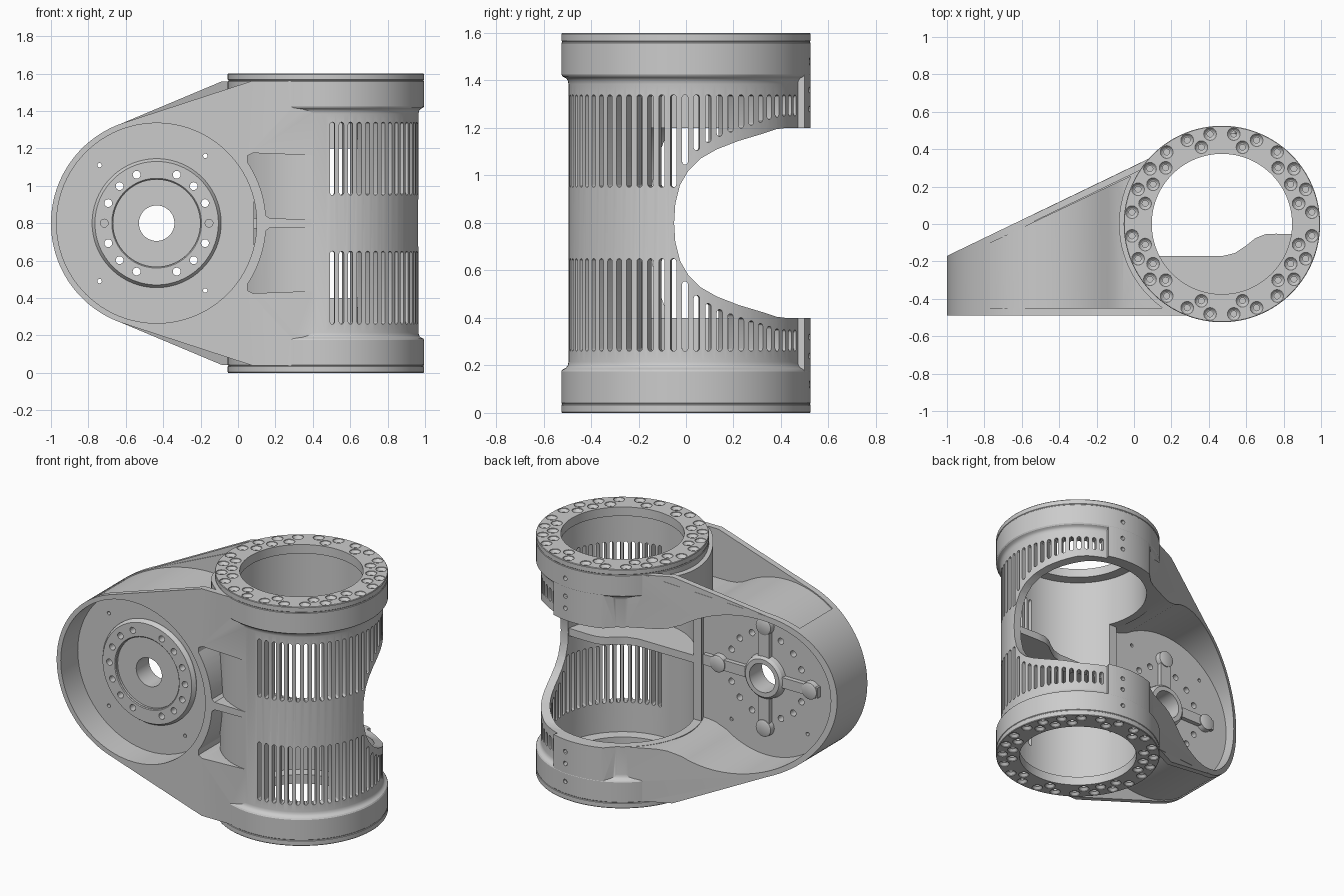
import bpy, bmesh
from math import sin, cos, pi, radians, atan2
from mathutils import Matrix

if "Cube" in bpy.data.objects:
    bpy.data.objects.remove(bpy.data.objects["Cube"])

CX, HX, HZ = 0.47, -0.435, 0.8          # tube axis x, hub centre x and z
FRONT = lambda p, q, h: (p, h, q)        # profile in xz, depth along y
PLAN = lambda p, q, h: (p, q, h)         # profile in xy, height along z
SIDE = lambda p, q, h: (h, p, q)         # profile in yz, depth along x
HUB = Matrix.Translation((HX, 0, HZ)) @ Matrix.Rotation(pi / 2, 4, 'X')  # local z = -y
TUBE = Matrix.Translation((CX, 0, 0))


def prism(bm, pts, axes, lo, hi, m=Matrix()):
    a = [bm.verts.new(m @ Matrix.Translation(axes(p, q, lo)).translation) for p, q in pts]
    b = [bm.verts.new(m @ Matrix.Translation(axes(p, q, hi)).translation) for p, q in pts]
    n = len(pts)
    bm.faces.new(a)
    bm.faces.new(b[::-1])
    for i in range(n):
        bm.faces.new((a[i], b[i], b[(i + 1) % n], a[(i + 1) % n]))
    return bm


def lathe(bm, prof, m, seg=96):
    rings = [[bm.verts.new(m @ Matrix.Translation((r * cos(2 * pi * i / seg), r * sin(2 * pi * i / seg), z)).translation)
              for i in range(seg)] for r, z in prof]
    for a, b in zip(rings, rings[1:]):
        for i in range(seg):
            j = (i + 1) % seg
            bm.faces.new((a[i], a[j], b[j], b[i]))
    bm.faces.new(rings[0])
    bm.faces.new(rings[-1])
    return bm


def make(name, bm):
    bmesh.ops.recalc_face_normals(bm, faces=bm.faces[:])
    me = bpy.data.meshes.new(name)
    bm.to_mesh(me)
    bm.free()
    ob = bpy.data.objects.new(name, me)
    bpy.context.collection.objects.link(ob)
    return ob


def combine(body, bm, op):
    tool = make("cutter", bm)
    tool.hide_render = True
    mod = body.modifiers.new("bool", 'BOOLEAN')
    mod.operation, mod.solver, mod.object = op, 'EXACT', tool
    bpy.context.view_layer.objects.active = body
    bpy.ops.object.modifier_apply(modifier=mod.name)
    bpy.data.objects.remove(tool)


def take(ob):
    # turn a helper object back into a bmesh
    bm = bmesh.new()
    bm.from_mesh(ob.data)
    bpy.data.objects.remove(ob)
    return bm


def box(x0, x1, y0, y1, z0, z1):
    return prism(bmesh.new(), [(x0, y0), (x1, y0), (x1, y1), (x0, y1)], PLAN, z0, z1)


def arc(cx, cy, r, a0, a1, n):
    return [(cx + r * cos(radians(a0 + (a1 - a0) * i / n)), cy + r * sin(radians(a0 + (a1 - a0) * i / n)))
            for i in range(n + 1)]


def outline(r, slope, top, xr):
    # round nose with tangent lines rising to the flange height
    a = 90 + atan2(slope, 1) * 180 / pi
    pts = arc(HX, HZ, r, a, 360 - a, 56)
    xe = pts[0][0] + (top - pts[0][1]) / slope
    return pts + [(xe, 2 * HZ - top), (xr, 2 * HZ - top), (xr, top), (xe, top)]


def slant(x, off=0):
    return 0.4355 + (x - 0.2575) * 0.482 - off


new = bmesh.new

# arm: front outline intersected with the slanted plan shape
body = make("joint_housing", prism(new(), outline(0.565, 0.326, 1.56, 0.47), FRONT, -0.49, 0.7))
combine(body, prism(new(), [(-1.1, -0.6), (0.6, -0.6), (0.46, 0), (0.2575, 0.4355), (-1.1, slant(-1.1))],
                    PLAN, -0.2, 1.8), 'INTERSECT')

# wider rim along the slanted rear edge
rim = make("rim", prism(new(), outline(0.564, 0.42, 1.558, 0.3), FRONT, -0.6, 0.6))
combine(rim, prism(new(), [(-1.1, slant(-1.1, .04)), (0.255, slant(0.255, .04)), (0.255, slant(0.255, .001)),
                           (-1.1, slant(-1.1, .001))], PLAN, -0.2, 1.8), 'INTERSECT')
combine(body, take(rim), 'UNION')

# outer troughs above and below the arm, between front plate and rear rim
floor = arc(0, 0, 0.558, 127, 58, 16)
floor = [(HX + x, z) for x, z in floor]
floor += [(-0.1, 0.453), (-0.06, 0.44), (0, 0.433), (0.3, 0.432), (0.3, 0.95), (floor[0][0], 0.95)]
plan = [(-0.77, -0.45)] + arc(CX, 0, 0.55, 234.9, 152.5, 20) + [(-0.77, slant(-0.77, .043))]
for s in (1, -1):
    trough = make("trough", prism(new(), [(x, HZ + s * z) for x, z in floor], FRONT, -0.6, 0.6))
    combine(trough, prism(new(), plan, PLAN, -0.3, 1.9), 'INTERSECT')
    combine(body, take(trough), 'DIFFERENCE')

# rear cavity: round pocket running into the tube window
cav = arc(HX, HZ, 0.53, 56, 304, 64)
low = [(-0.1, HZ - 0.425), (-0.06, HZ - 0.41), (0, HZ - 0.402), (0.42, HZ - 0.4)]
cav += low + [(x, 2 * HZ - z) for x, z in low[::-1]]
combine(body, prism(new(), cav, FRONT, -0.23, 1), 'DIFFERENCE')

# round front recess with raised bolt ring
combine(body, lathe(new(), [(0.535, 0.31), (0.535, 0.6)], HUB), 'DIFFERENCE')
combine(body, lathe(new(), [(0.345, 0.29), (0.345, 0.318), (0.33, 0.34), (0.24, 0.34), (0.235, 0.335)], HUB), 'UNION')
combine(body, lathe(new(), [(0.232, 0.32), (0.232, 0.5)], HUB), 'DIFFERENCE')

# rear hub boss and cross ribs with end knobs
combine(body, lathe(new(), [(0.15, 0.25), (0.14, 0.2), (0.125, 0.185)], HUB, 48), 'UNION')
combine(body, box(HX - 0.4, HX + 0.45, -0.25, -0.2, HZ - 0.035, HZ + 0.035), 'UNION')
combine(body, box(HX - 0.04, HX + 0.04, -0.25, -0.2, HZ - 0.38, HZ + 0.38), 'UNION')
bm = new()
for dx, dz in ((0.34, 0), (-0.34, 0), (0, 0.34), (0, -0.34)):
    lathe(bm, [(0.06, 0.25), (0.055, 0.195), (0.045, 0.19)], HUB @ Matrix.Translation((dx, dz, 0)), 24)
combine(body, bm, 'UNION')

# hub bore and bolt holes
bm = lathe(new(), [(0.095, 0), (0.095, 0.6)], HUB, 48)
for k in range(16):
    if k % 8 != 4:
        a = k * pi / 8
        m = HUB @ Matrix.Translation((0.28 * cos(a), 0.28 * sin(a), 0))
        lathe(bm, [(0.021, 0.26 if k % 8 == 0 else 0.1), (0.021, 0.5)], m, 16)
for dx, dz in ((0.26, 0.36), (0.26, -0.36), (-0.305, 0.31), (-0.305, -0.31)):
    lathe(bm, [(0.012, 0.1), (0.012, 0.5)], HUB @ Matrix.Translation((dx, dz, 0)), 12)
combine(body, bm, 'DIFFERENCE')

# two front pockets beside the tube
bm = new()
poc = [(0.47, 0.02), (0.17, 0.025), (0.15, 0.04)] + arc(HX, 0, 0.585, 8, 34, 8)
poc += [(0.05, 0.36), (0.08, 0.375), (0.47, 0.36)]
for s in (1, -1):
    prism(bm, [(x, HZ + s * z) for x, z in poc], FRONT, -0.7, -0.25)
combine(body, bm, 'DIFFERENCE')

# tube with end flanges
half = [(0.522, 0), (0.525, 0.004), (0.525, 0.033), (0.522, 0.036), (0.522, 0.039), (0.525, 0.042),
        (0.525, 0.175), (0.52, 0.183), (0.506, 0.19), (0.498, 0.2), (0.495, 0.215)]
combine(body, lathe(new(), half + [(r, 1.6 - z) for r, z in half[::-1]], TUBE, 128), 'UNION')

# thick rear pad joining the flanges
pad = arc(CX, 0, 0.524, 72, 112, 14) + [(0.2, 0.405), (0.25, 0.38)] + arc(CX, 0, 0.46, 108, 72, 12)
combine(body, prism(new(), pad, PLAN, 0.15, 1.45), 'UNION')

# bore
combine(body, lathe(new(), [(0.375, -0.1), (0.375, 0.06), (0.44, 0.065), (0.44, 1.535), (0.375, 1.54), (0.375, 1.7)],
                    TUBE, 128), 'DIFFERENCE')

# rear window
win = [(-0.05, 0), (-0.045, 0.08), (-0.025, 0.16), (0.01, 0.22), (0.06, 0.27), (0.13, 0.31),
       (0.22, 0.345), (0.32, 0.375), (0.38, 0.395), (0.42, 0.4), (0.8, 0.4)]
combine(body, prism(new(), [(y, HZ + z) for y, z in win] + [(y, HZ - z) for y, z in win[:0:-1]], SIDE, 0.58, 1.3),
        'DIFFERENCE')
combine(body, box(-0.07, 0.6, -0.17, 1, 0.4, 1.2), 'DIFFERENCE')


def window_height(y):
    for (a, za), (b, zb) in zip(win, win[1:]):
        if a <= y <= b:
            return za + (zb - za) * (y - a) / (b - a)
    return 0.0


# cooling slots, shortened where the window comes near
bm = new()
for k in range(28):
    a = radians(-86 + 5.7 * k)
    lo = max(0.15, window_height(0.495 * sin(a)) + 0.05)
    w = 0.0125
    for s in (1, -1):
        pts = arc(0, 0.54 - w, w, 0, 180, 6) + arc(0, lo + w, w, 180, 360, 6)
        prism(bm, [(p, HZ + s * q) for p, q in pts], SIDE, 0.4, 0.6, TUBE @ Matrix.Rotation(a, 4, 'Z'))
combine(body, bm, 'DIFFERENCE')

# counterbored flange bolts and pad screw holes
bm = new()
holes = [(0.485, 7.5 + 15 * k, 0.12) for k in range(24)]
holes += [(0.425, 90 * q + d, 0.045) for q in range(4)
          for d in ((15, 30, 45, 75) if q % 2 == 0 else (15, 45, 60, 75))]
for r, d, deep in holes:
    x, y = CX + r * cos(radians(d)), r * sin(radians(d))
    for m in (Matrix.Translation((x, y, 0)), Matrix.Translation((x, y, 1.6)) @ Matrix.Rotation(pi, 4, 'X')):
        lathe(bm, [(0.035, -0.01), (0.034, 0.004), (0.022, 0.018), (0.016, 0.02), (0.016, deep)], m, 16)
for z in (0.12, 0.24, 0.32, 1.28, 1.36, 1.48):
    m = Matrix.Translation((CX + 0.06, 0.6, z)) @ Matrix.Rotation(pi / 2, 4, 'X')
    lathe(bm, [(0.015, 0), (0.015, 0.12)], m, 12)
combine(body, bm, 'DIFFERENCE')

# inner shelf with an S-shaped edge
edge = [(0.03, -0.172), (0.47, -0.172), (0.54, -0.155), (0.6, -0.115), (0.65, -0.075), (0.7, -0.055), (0.76, -0.052)]
edge += arc(CX, 0, 0.465, -7, -157, 30)
combine(body, prism(new(), edge, PLAN, 0.775, 0.825), 'UNION')

bpy.ops.object.select_all(action='DESELECT')
body.select_set(True)
bpy.context.view_layer.objects.active = body
bpy.ops.object.shade_smooth_by_angle(angle=radians(30))
